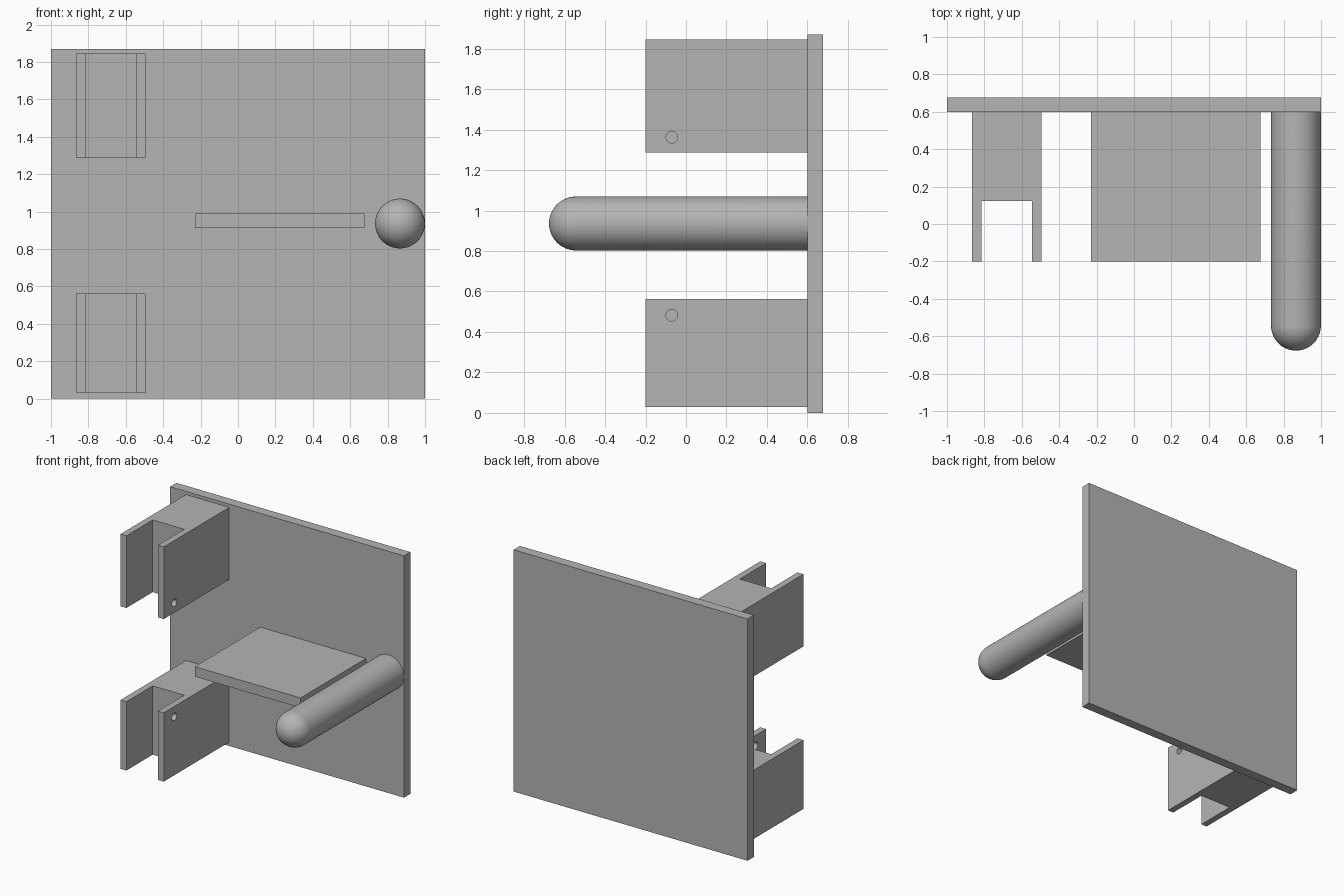
import bpy, bmesh, math
from mathutils import Matrix, Vector

if "Cube" in bpy.data.objects:
    bpy.data.objects.remove(bpy.data.objects["Cube"])

grey = bpy.data.materials.new("plain grey")
grey.use_nodes = True
grey.diffuse_color = (0.46, 0.46, 0.46, 1)
grey.node_tree.nodes["Principled BSDF"].inputs["Base Color"].default_value = grey.diffuse_color


def finish(name, bm):
    bmesh.ops.recalc_face_normals(bm, faces=bm.faces)
    mesh = bpy.data.meshes.new(name)
    bm.to_mesh(mesh)
    bm.free()
    mesh.materials.append(grey)
    obj = bpy.data.objects.new(name, mesh)
    bpy.context.collection.objects.link(obj)
    return obj


def extrude_outline(name, outline, low, high):
    """Raise a flat plan outline from one height to another."""
    bm = bmesh.new()
    face = bm.faces.new([bm.verts.new((x, y, low)) for x, y in outline])
    top = bmesh.ops.extrude_face_region(bm, geom=[face])["geom"]
    verts = [v for v in top if isinstance(v, bmesh.types.BMVert)]
    bmesh.ops.translate(bm, verts=verts, vec=(0, 0, high - low))
    return finish(name, bm)


def box(name, x0, x1, y0, y1, z0, z1):
    return extrude_outline(name, [(x0, y0), (x1, y0), (x1, y1), (x0, y1)], z0, z1)


def bracket(name, low, high, hole_z):
    """Forked block with a round hole through its inner arm only."""
    outer, inner, wall = -0.865, -0.495, 0.05
    front, slot, back = -0.2, 0.122, 0.602
    obj = extrude_outline(name, [
        (outer, back), (outer, front), (outer + wall, front), (outer + wall, slot),
        (inner - wall, slot), (inner - wall, front), (inner, front), (inner, back)], low, high)
    bm = bmesh.new()
    place = Matrix.Translation((inner - wall / 2, -0.07, hole_z)) @ Matrix.Rotation(math.pi / 2, 4, "Y")
    bmesh.ops.create_cone(bm, cap_ends=True, segments=32, radius1=0.029, radius2=0.029,
                          depth=wall * 3, matrix=place)
    cutter = finish("hole_cutter", bm)
    cutter.hide_render = True
    mod = obj.modifiers.new("pin hole", "BOOLEAN")
    mod.operation, mod.solver, mod.object = "DIFFERENCE", "EXACT", cutter
    bpy.context.view_layer.objects.active = obj
    bpy.ops.object.modifier_apply(modifier=mod.name)
    bpy.data.objects.remove(cutter)


# Back plate and shelf
box("back_plate", -1, 1, 0.6, 0.677, 0, 1.87)
box("shelf", -0.23, 0.675, -0.2, 0.602, 0.913, 0.99)

# Pair of forked brackets
bracket("upper_bracket", 1.287, 1.845, 1.363)
bracket("lower_bracket", 0.03, 0.562, 0.482)

# Round-ended rod: quarter-circle and straight profile spun about its axis
radius, axis_x, axis_z, tip = 0.133, 0.866, 0.936, -0.677
bm = bmesh.new()
steps = 14
points = [(0, 0.602), (radius, 0.602)]
for i in range(steps + 1):
    a = math.pi / 2 * i / steps
    points.append((radius * math.cos(a), tip + radius * (1 - math.sin(a))))
verts = [bm.verts.new((axis_x + r, y, axis_z)) for r, y in points]
edges = [bm.edges.new(pair) for pair in zip(verts, verts[1:])]
bmesh.ops.spin(bm, geom=verts + edges, cent=(axis_x, 0, axis_z), axis=Vector((0, 1, 0)),
               angle=math.tau, steps=64)
bmesh.ops.remove_doubles(bm, verts=bm.verts, dist=0.0005)
rod = finish("rod", bm)
bpy.ops.object.select_all(action="DESELECT")
rod.select_set(True)
bpy.context.view_layer.objects.active = rod
bpy.ops.object.shade_smooth_by_angle(angle=math.radians(35))
